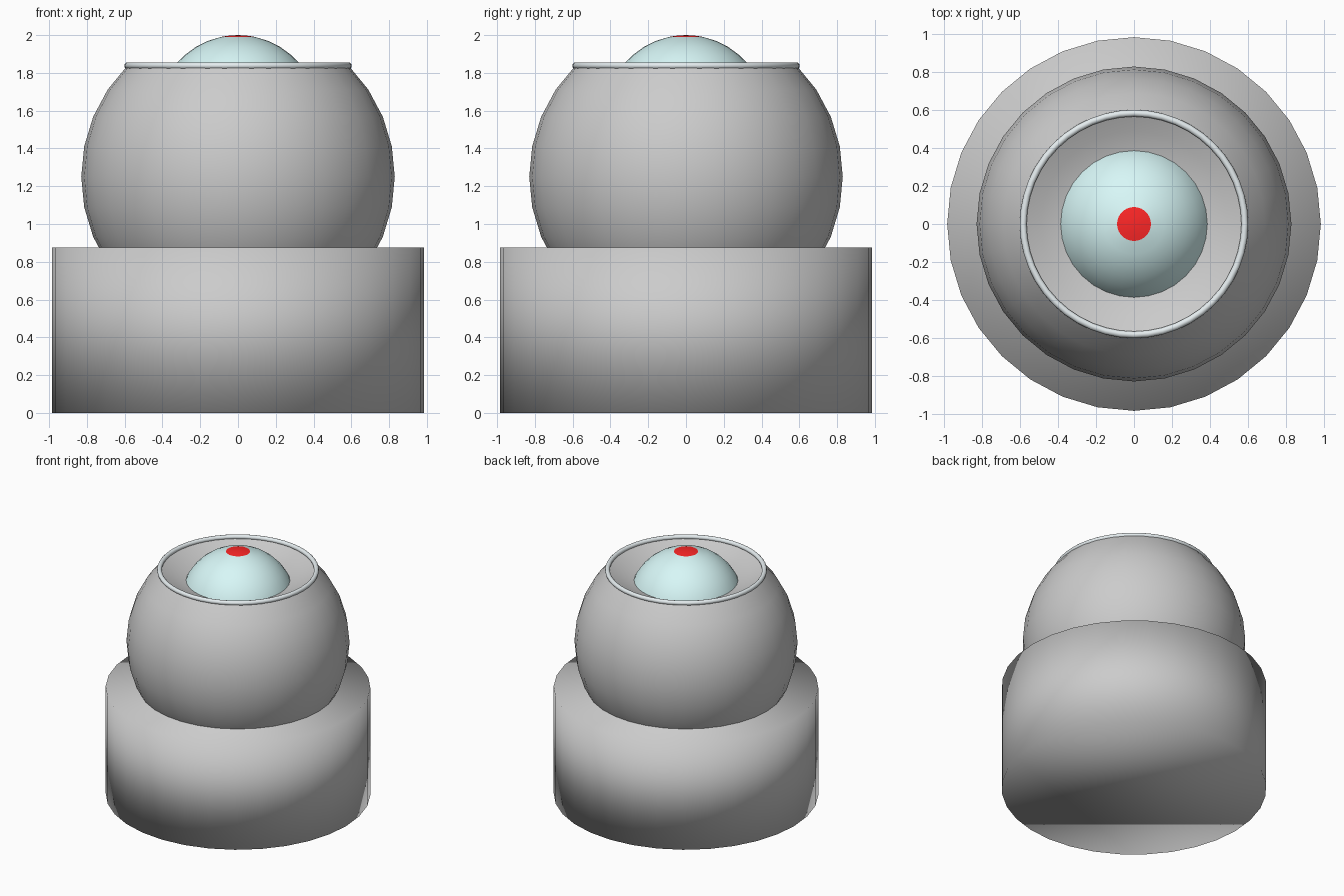
import bpy, bmesh
from math import sin, cos, pi, radians

if "Cube" in bpy.data.objects:
    bpy.data.objects.remove(bpy.data.objects["Cube"])

SIDES = 32


def paint(obj, name, rgb):
    mat = bpy.data.materials.new(name)
    mat.diffuse_color = (*rgb, 1)
    mat.use_nodes = True
    mat.node_tree.nodes["Principled BSDF"].inputs["Base Color"].default_value = mat.diffuse_color
    obj.data.materials.append(mat)


def arc(radius, centre_z, start, end, steps):
    """Profile points (r, z); angles in degrees measured up from the equator."""
    pts = []
    for i in range(steps + 1):
        a = radians(start + (end - start) * i / steps)
        pts.append((max(radius * cos(a), 0.0), centre_z + radius * sin(a)))
    return pts


def lathe(name, profile):
    """Spin an (r, z) profile around the z axis with smooth shading."""
    bm = bmesh.new()
    rings = [[bm.verts.new((r * cos(2 * pi * j / SIDES), r * sin(2 * pi * j / SIDES), z))
              for j in range(SIDES)] for r, z in profile]
    for low, high in zip(rings, rings[1:]):
        for j in range(SIDES):
            k = (j + 1) % SIDES
            bm.faces.new((low[j], low[k], high[k], high[j])).smooth = True
    bmesh.ops.remove_doubles(bm, verts=bm.verts, dist=1e-5)
    mesh = bpy.data.meshes.new(name)
    bm.to_mesh(mesh)
    bm.free()
    obj = bpy.data.objects.new(name, mesh)
    bpy.context.collection.objects.link(obj)
    return obj


# Drum base, smooth shaded all over
bpy.ops.mesh.primitive_cylinder_add(vertices=SIDES, radius=0.985, depth=0.875,
                                    location=(0, 0, 0.4375))
base = bpy.context.object
base.name = "base"
bpy.ops.object.shade_smooth()

# Ball with its top cut off and sunk into a shallow dish
ball = lathe("ball", arc(0.83, 1.25, -90, 45, 12)
             + [(0.49, 1.79), (0.388, 1.755), (0.2, 1.715), (0, 1.70)])
bpy.context.view_layer.objects.active = ball
ball.select_set(True)
base.select_set(False)
bpy.ops.object.shade_smooth_by_angle(angle=radians(40))

# Thin rim around the opening
bpy.ops.mesh.primitive_torus_add(major_radius=0.584, minor_radius=0.018,
                                 major_segments=48, minor_segments=12,
                                 location=(0, 0, 1.838))
rim = bpy.context.object
rim.name = "rim"
bpy.ops.object.shade_smooth()
paint(rim, "pale_metal", (0.78, 0.84, 0.86))

# Domed lens in the dish and the red spot on its crown
lens = lathe("lens", arc(0.43, 1.57, 0, 78, 8))
paint(lens, "pale_turquoise", (0.686, 0.933, 0.933))
spot = lathe("red_spot", arc(0.43, 1.57, 78, 90, 2))
paint(spot, "red", (1.0, 0.02, 0.02))
